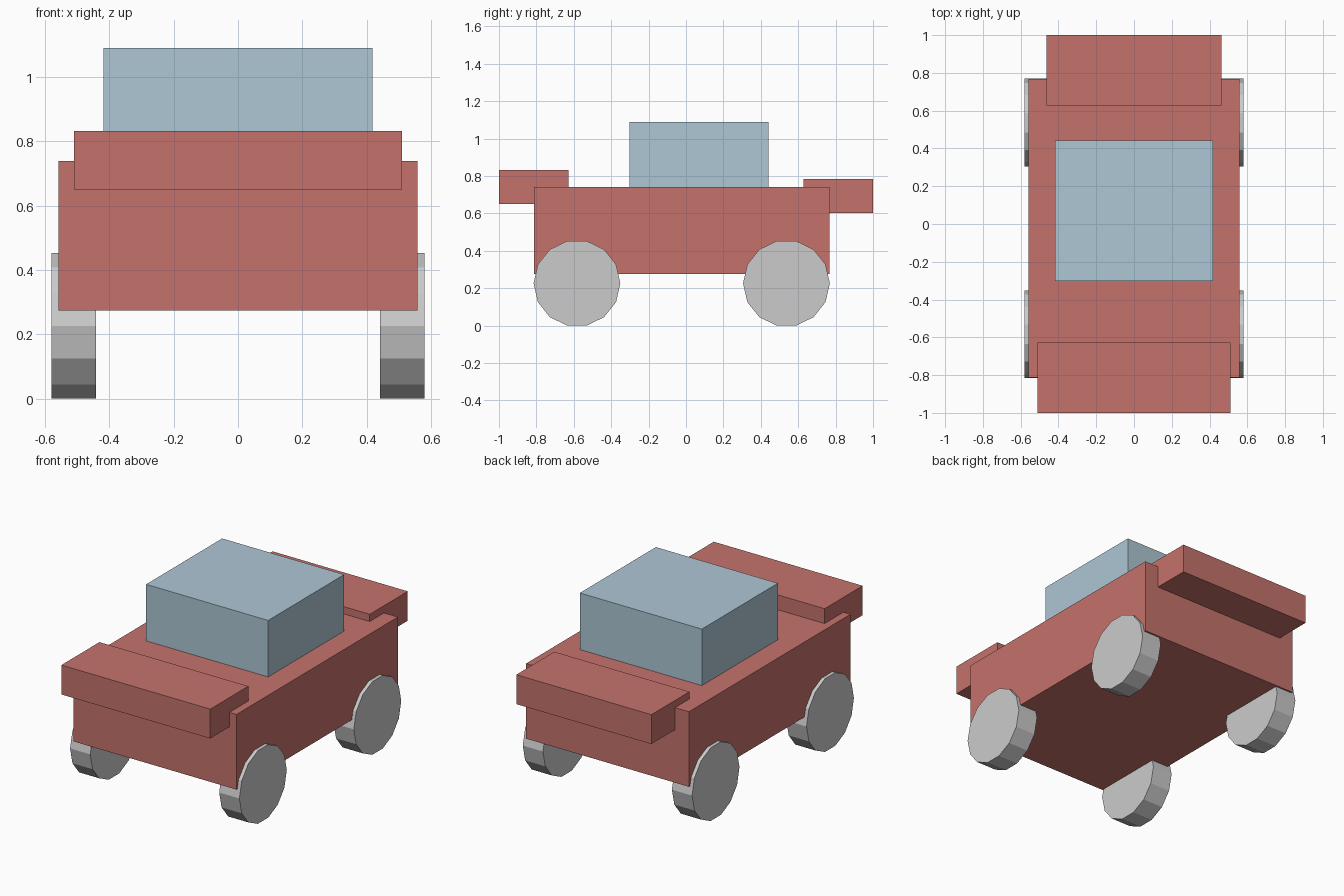
import bpy
from math import pi

if "Cube" in bpy.data.objects:
    bpy.data.objects.remove(bpy.data.objects["Cube"])


def paint(name, rgb):
    mat = bpy.data.materials.new(name)
    mat.diffuse_color = (*rgb, 1)
    mat.use_nodes = True
    mat.node_tree.nodes["Principled BSDF"].inputs["Base Color"].default_value = mat.diffuse_color
    return mat


def box(name, half_width, y0, y1, z0, z1, mat):
    bpy.ops.mesh.primitive_cube_add(size=1, location=(0, (y0 + y1) / 2, (z0 + z1) / 2))
    ob = bpy.context.object
    ob.name = name
    ob.scale = (2 * half_width, y1 - y0, z1 - z0)
    bpy.ops.object.transform_apply(location=False, rotation=False, scale=True)
    ob.data.materials.append(mat)


red = paint("red_paint", (0.56, 0.17, 0.15))
blue = paint("pale_blue", (0.42, 0.57, 0.66))

# Body, cabin and the two overhanging ends
box("body", 0.558, -0.813, 0.768, 0.275, 0.74, red)
box("cabin", 0.418, -0.302, 0.442, 0.74, 1.09, blue)
box("front_bumper", 0.51, -1.0, -0.628, 0.65, 0.832, red)
box("rear_bumper", 0.463, 0.628, 1.0, 0.603, 0.785, red)

# Four 14-sided wheels standing on a flat facet
for end, y in (("front", -0.583), ("rear", 0.537)):
    for side, x in (("left", -0.511), ("right", 0.511)):
        bpy.ops.mesh.primitive_cylinder_add(vertices=14, radius=0.232, depth=0.138,
                                            location=(x, y, 0.2265), rotation=(0, pi / 2, 0))
        bpy.context.object.name = f"{end}_{side}_wheel"
